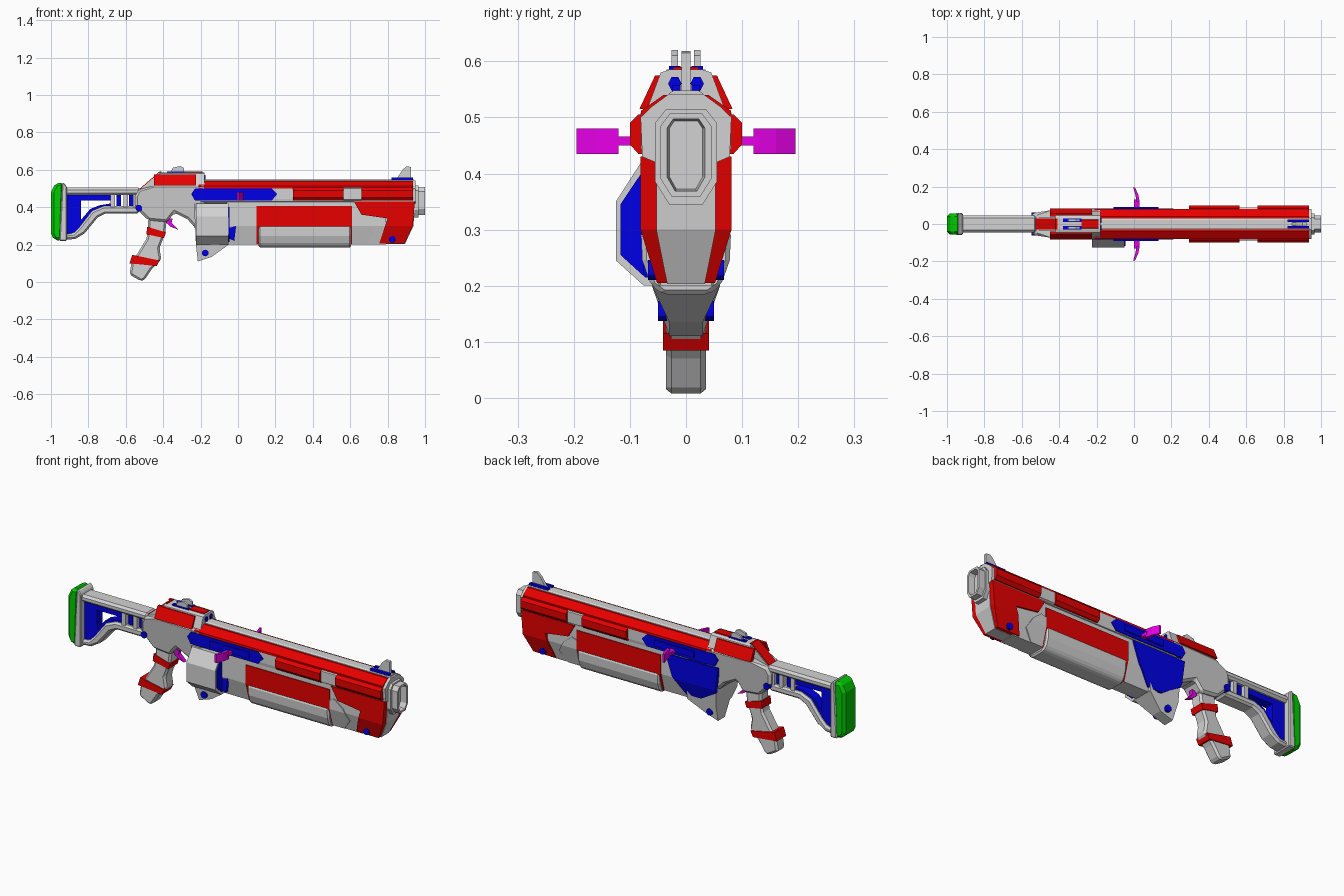
import bpy
import bmesh
from mathutils import Vector

default_cube = bpy.data.objects.get("Cube")
if default_cube:
    bpy.data.objects.remove(default_cube, do_unlink=True)


def make_material(name, red, green, blue):
    material = bpy.data.materials.new(name)
    material.use_nodes = True
    color = (red, green, blue, 1)
    material.diffuse_color = color
    material.node_tree.nodes["Principled BSDF"].inputs["Base Color"].default_value = color
    return material


GRAY = make_material("light gray", .65, .65, .65)
RED = make_material("red", .8, 0, 0)
BLUE = make_material("blue", 0, 0, .8)
GREEN = make_material("green", 0, .6, 0)
MAGENTA = make_material("magenta", .8, 0, .8)


def taper_below(z):
    """Width factor of the lower body, which narrows towards its underside."""
    return 1 - max(0, .3 - z) * 3.8


def solid(name, outline, near, far, material, axis="y", bevel=0, taper=None, recess=0):
    """Extrude an outline (x, z) along y, or an outline (y, z) along x."""
    def place(point, depth):
        a, b = point
        return Vector((a, depth, b)) if axis == "y" else Vector((depth, a, b))

    bm = bmesh.new()
    base = bm.faces.new([bm.verts.new(place(p, near)) for p in outline])
    extruded = bmesh.ops.extrude_face_region(bm, geom=[base])["geom"]
    shift = place((0, 0), far - near)
    for item in extruded:
        if isinstance(item, bmesh.types.BMVert):
            item.co += shift
    bmesh.ops.recalc_face_normals(bm, faces=bm.faces)
    if recess:
        cap = [f for f in extruded if isinstance(f, bmesh.types.BMFace)]
        bmesh.ops.inset_region(bm, faces=cap, thickness=.012)
        bmesh.ops.inset_region(bm, faces=cap, thickness=.004, depth=-recess)
    if taper:
        bmesh.ops.bisect_plane(bm, geom=bm.verts[:] + bm.edges[:] + bm.faces[:],
                               plane_co=(0, 0, .3), plane_no=(0, 0, 1))
        for vert in bm.verts:
            vert.co.y *= taper(vert.co.z)
    mesh = bpy.data.meshes.new(name)
    bm.to_mesh(mesh)
    bm.free()
    mesh.materials.append(material)
    part = bpy.data.objects.new(name, mesh)
    bpy.context.collection.objects.link(part)
    if bevel:
        modifier = part.modifiers.new("chamfer", "BEVEL")
        modifier.width = bevel
        modifier.segments = 1
        modifier.limit_method = "ANGLE"
    return part


def slab(name, outline, half, material, **options):
    return solid(name, outline, -half, half, material, **options)


def side_pair(name, outline, inner, outer, material, **options):
    for sign, side in ((1, "left"), (-1, "right")):
        solid(f"{side}_{name}", outline, sign * inner, sign * outer, material, **options)


def rail_pair(name, section, start, end, material):
    for sign, side in ((1, "left"), (-1, "right")):
        solid(f"{side}_{name}", [(sign * y, z) for y, z in section], start, end, material, axis="x")


def mirrored(half_section):
    return half_section + [(-y, z) for y, z in reversed(half_section)]


def box(x0, x1, z0, z1):
    return [(x0, z0), (x1, z0), (x1, z1), (x0, z1)]


def bolt(name, x, z, half, radius=.018):
    bpy.ops.mesh.primitive_cylinder_add(vertices=12, radius=radius, depth=half * 2,
                                        location=(x, 0, z), rotation=(1.5708, 0, 0))
    part = bpy.context.object
    part.name = name
    part.data.materials.append(BLUE)
    bpy.ops.object.shade_smooth_by_angle()


# Shoulder stock
slab("butt_pad", [(-1, .26), (-.985, .225), (-.94, .22), (-.93, .53), (-.975, .53), (-1, .48)],
     .055, GREEN, bevel=.015)
slab("butt_plate", [(-.955, .22), (-.915, .22), (-.915, .51), (-.93, .53), (-.94, .53)],
     .058, GRAY, bevel=.012)
slab("stock_tube", box(-.93, -.52, .465, .505), .045, GRAY, bevel=.012)
slab("stock_lower_strut", [(-.93, .225), (-.87, .23), (-.82, .26), (-.75, .345), (-.71, .365),
                           (-.53, .365), (-.53, .405), (-.72, .405), (-.78, .38), (-.85, .29),
                           (-.88, .26), (-.93, .255)], .04, GRAY, bevel=.01)
slab("stock_rear_block", [(-.92, .25), (-.87, .25), (-.84, .29), (-.84, .47), (-.92, .47)],
     .025, BLUE)
slab("stock_upper_strip", box(-.85, -.67, .435, .47), .025, BLUE)
slab("stock_diagonal_strip", [(-.85, .28), (-.78, .37), (-.72, .395), (-.68, .4), (-.68, .42),
                              (-.74, .41), (-.79, .39), (-.85, .32)], .025, BLUE)
for x in (-.67, -.6, -.55):
    slab("stock_vertical_bar", box(x - .012, x + .012, .4, .47), .035, GRAY)
for x in (-.638, -.572):
    slab("stock_blue_bar", box(x - .012, x + .012, .4, .47), .02, BLUE)
bolt("stock_bolt", -.53, .395, .062)

# Rear receiver, narrowing towards the stock
def receiver_section(half):
    return [(-.555, -half * .7), (-.45, -half), (-.17, -half * .94),
            (-.17, half * .94), (-.45, half), (-.555, half * .7)]


receiver = slab("receiver", [(-.55, .4), (-.48, .33), (-.38, .32), (-.34, .37), (-.27, .335),
                            (-.23, .29), (-.17, .29), (-.17, .52), (-.45, .515), (-.53, .495),
                            (-.55, .46)], .083, GRAY, bevel=.012)
for vertex in receiver.data.vertices:
    if vertex.co.x < -.5:
        vertex.co.y *= .68
    if vertex.co.z < .4:
        vertex.co.y *= .65
solid("receiver_hump", mirrored([(.073, .505), (.045, .58), (.03, .585)]), -.42, -.18, GRAY, axis="x")
slab("hump_rear_slope", [(-.53, .49), (-.42, .585), (-.4, .5)], .035, GRAY)
slab("hump_rear_panel", [(-.53, .495), (-.51, .495), (-.41, .583), (-.41, .59), (-.42, .59)], .03, RED)
solid("hump_front_panel", mirrored([(.025, .58), (.022, .59)]), -.28, -.19, RED, axis="x")
rail_pair("hump_side_panel", [(.083, .515), (.055, .575), (.04, .575), (.06, .515)], -.45, -.225, RED)
rail_pair("sight_rod", [(.032, .56), (.026, .572), (.014, .572), (.008, .56), (.014, .548),
                        (.026, .548)], -.26, -.175, BLUE)
side_pair("rear_sight_blue_base", box(-.38, -.28, .58, .592), .01, .03, BLUE)
side_pair("rear_sight_post", [(-.36, .58), (-.35, .61), (-.31, .62), (-.29, .61), (-.29, .58)],
          .014, .026, GRAY)

# Upper body with sloped red strips and a central rib
upper = mirrored([(.05, .42), (.077, .43), (.08, .445), (.08, .5), (.03, .525)])
solid("upper_body", upper, -.2, .94, GRAY, axis="x")
rail_pair("sloped_strip", [(.03, .51), (.08, .498), (.08, .512), (.04, .54), (.03, .54)],
          -.21, .935, RED)
solid("top_rib", mirrored([(.032, .5), (.03, .543), (.022, .548)]), -.2, .94, GRAY, axis="x")
solid("front_cap", mirrored([(.055, .42), (.078, .43), (.081, .5), (.06, .52), (.03, .542)]),
      .935, .95, GRAY, axis="x")
block = [(.07, .435), (.085, .435), (.1, .452), (.1, .49), (.085, .505), (.07, .505)]
rail_pair("rear_side_block", block, .295, .565, RED)
rail_pair("front_side_block", block, .66, .935, RED)
rail_pair("side_clamp", [(.07, .43), (.087, .44), (.087, .5), (.07, .51)], .565, .66, GRAY)
side_pair("bolt_cover", [(-.25, .47), (-.23, .435), (.18, .435), (.21, .47), (.18, .5), (-.23, .5)],
          .07, .084, BLUE)
side_pair("bolt_cover_ridge", box(-.11, .13, .452, .485), .08, .09, BLUE)

# Charging handles swept along a shallow arc
side_pair("handle_stem", box(0, .03, .45, .466), .07, .13, MAGENTA)
for sign, side in ((1, "left"), (-1, "right")):
    arc = [(.03, .12), (.022, .16), (.005, .195), (-.005, .195), (.008, .155), (.012, .12)]
    paddle = solid(f"{side}_handle_paddle", arc, .435, .48, MAGENTA)
    for vertex in paddle.data.vertices:
        x, height, y = vertex.co
        vertex.co = (x, sign * y, height)
    if sign > 0:
        paddle.data.flip_normals()

# Lower body, pump and side panels
slab("lower_body", box(-.06, .79, .2, .44), .072, GRAY, taper=taper_below)
side_pair("lower_red_panel", box(.1, .61, .2, .405), .06, .077, RED, taper=taper_below)
solid("pump", mirrored([(.07, .31), (.08, .29), (.078, .245), (.062, .2), (.04, .184)]),
      .11, .605, GRAY, axis="x", bevel=.008)
side_pair("arrow_plate", [(.61, .2), (.61, .35), (.64, .36), (.69, .32), (.725, .26), (.68, .2)],
          .06, .078, GRAY, taper=taper_below)
shell = [(.62, .43), (.945, .43), (.935, .3), (.89, .205), (.755, .205), (.8, .34), (.66, .36)]
side_pair("front_shell", shell, .05, .081, RED, taper=taper_below)
slab("front_core", [(.76, .43), (.948, .43), (.938, .3), (.893, .203), (.77, .203)],
     .053, GRAY, taper=taper_below)
bolt("front_bolt", .825, .228, .068)

# Muzzle with a recessed bore
solid("muzzle", mirrored([(.03, .345), (.055, .385), (.055, .49), (.035, .515)]),
      .94, .965, GRAY, axis="x")
solid("muzzle_ring", mirrored([(.025, .358), (.045, .39), (.045, .485), (.028, .508)]),
      .96, 1, GRAY, axis="x", recess=.035)

# Front sight
slab("front_sight", [(.84, .54), (.88, .6), (.9, .618), (.925, .615), (.925, .54)], .008, GRAY)
side_pair("front_sight_base", box(.82, .935, .54, .558), .01, .025, BLUE)

# Magazine well and side feed box
well = slab("magazine_well", [(-.235, .42), (-.05, .42), (-.05, .2), (-.14, .135), (-.215, .11),
                             (-.225, .2)], .074, GRAY)
for vertex in well.data.vertices:
    if vertex.co.z < .3:
        vertex.co.y *= .82 if vertex.co.z > .18 else .4
solid("feed_box", [(-.05, .42), (-.08, .42), (-.125, .35), (-.125, .245), (-.075, .2), (-.05, .2)],
      -.225, -.05, GRAY, axis="x")
solid("feed_box_end", [(-.06, .405), (-.08, .4), (-.117, .345), (-.117, .255), (-.073, .215),
                       (-.06, .215)], -.052, -.046, BLUE, axis="x")
solid("left_feed_cover", [(.07, .425), (-.25, .425), (-.23, .28), (-.13, .22), (-.04, .22),
                          (.03, .31)], .06, .08, BLUE, taper=taper_below)
solid("right_feed_tab", [(-.045, .23), (-.02, .22), (-.01, .3), (-.045, .29)], -.06, -.076, BLUE)
bolt("magazine_bolt", -.175, .155, .05)

# Grip with red bands, and trigger
slab("grip", [(-.48, .34), (-.38, .34), (-.39, .26), (-.42, .18), (-.41, .12), (-.46, .07),
              (-.5, .01), (-.52, .005), (-.58, .04), (-.57, .1), (-.49, .23), (-.48, .28)],
     .036, GRAY, bevel=.012)
slab("grip_upper_band", [(-.485, .295), (-.385, .265), (-.395, .235), (-.49, .255)], .04, RED)
slab("grip_lower_band", [(-.565, .145), (-.42, .115), (-.435, .085), (-.58, .1)], .041, RED)
slab("trigger", [(-.39, .34), (-.35, .34), (-.355, .315), (-.32, .28), (-.36, .295), (-.385, .32)],
     .012, MAGENTA)
